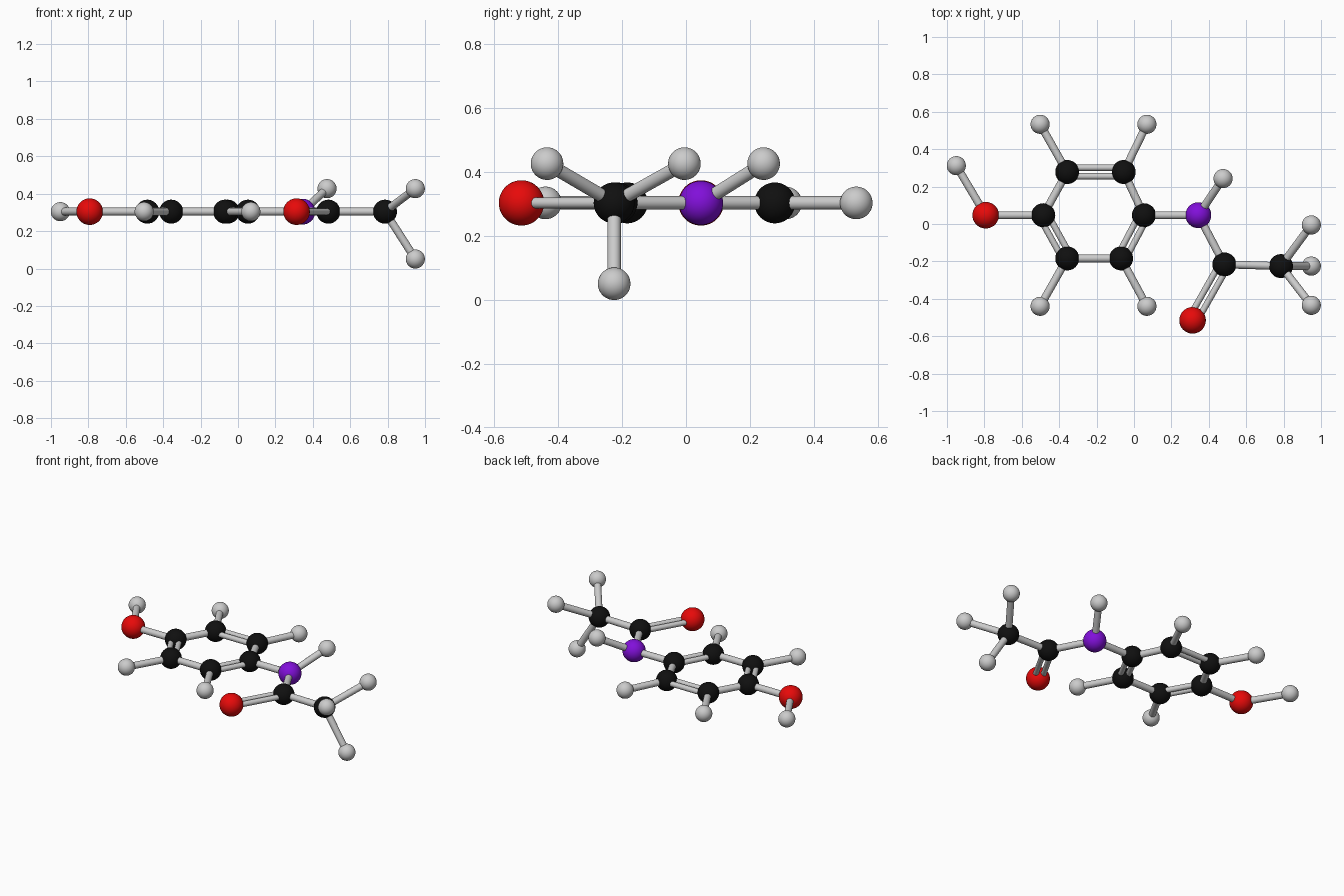
import bpy
from mathutils import Vector

if "Cube" in bpy.data.objects:
    bpy.data.objects.remove(bpy.data.objects["Cube"])

Z = 0.304  # height of the molecule's plane


def material(name, rgb):
    m = bpy.data.materials.new(name)
    m.diffuse_color = (*rgb, 1)
    m.use_nodes = True
    m.node_tree.nodes["Principled BSDF"].inputs["Base Color"].default_value = m.diffuse_color
    return m


# element: radius, material (hydrogen stays grey)
KINDS = {
    "carbon": (0.064, material("black", (0.005, 0.005, 0.005))),
    "oxygen": (0.071, material("red", (0.8, 0.003, 0.003))),
    "nitrogen": (0.069, material("purple", (0.22, 0.005, 0.7))),
    "hydrogen": (0.051, None),
}

# name: kind, x, y, z
ATOMS = {
    "ring_1": ("carbon", -0.485, 0.047, Z),
    "ring_2": ("carbon", -0.357, 0.278, Z),
    "ring_3": ("carbon", -0.055, 0.278, Z),
    "ring_4": ("carbon", 0.053, 0.047, Z),
    "ring_5": ("carbon", -0.069, -0.184, Z),
    "ring_6": ("carbon", -0.357, -0.184, Z),
    "ring_hydrogen_2": ("hydrogen", -0.502, 0.533, Z),
    "ring_hydrogen_3": ("hydrogen", 0.069, 0.533, Z),
    "ring_hydrogen_5": ("hydrogen", 0.069, -0.440, Z),
    "ring_hydrogen_6": ("hydrogen", -0.502, -0.440, Z),
    "hydroxyl_oxygen": ("oxygen", -0.793, 0.047, Z),
    "hydroxyl_hydrogen": ("hydrogen", -0.95, 0.312, Z),
    "amide_nitrogen": ("nitrogen", 0.344, 0.047, Z),
    "amide_hydrogen": ("hydrogen", 0.476, 0.243, 0.427),
    "carbonyl_carbon": ("carbon", 0.483, -0.216, Z),
    "carbonyl_oxygen": ("oxygen", 0.313, -0.515, Z),
    "methyl_carbon": ("carbon", 0.786, -0.225, Z),
    "methyl_hydrogen_1": ("hydrogen", 0.948, -0.005, 0.427),
    "methyl_hydrogen_2": ("hydrogen", 0.948, -0.435, 0.427),
    "methyl_hydrogen_3": ("hydrogen", 0.948, -0.225, 0.051),
}

SINGLE = [
    ("ring_1", "ring_2"), ("ring_3", "ring_4"), ("ring_5", "ring_6"),
    ("ring_1", "hydroxyl_oxygen"), ("hydroxyl_oxygen", "hydroxyl_hydrogen"),
    ("ring_4", "amide_nitrogen"), ("amide_nitrogen", "amide_hydrogen"),
    ("amide_nitrogen", "carbonyl_carbon"), ("carbonyl_carbon", "methyl_carbon"),
]
SINGLE += [(f"ring_{i}", f"ring_hydrogen_{i}") for i in (2, 3, 5, 6)]
SINGLE += [("methyl_carbon", f"methyl_hydrogen_{i}") for i in (1, 2, 3)]
DOUBLE = [("ring_2", "ring_3"), ("ring_4", "ring_5"), ("ring_6", "ring_1"),
          ("carbonyl_carbon", "carbonyl_oxygen")]


def position(name):
    return Vector(ATOMS[name][1:])


def rod(name, a, b, radius):
    d = b - a
    bpy.ops.mesh.primitive_cylinder_add(
        vertices=32, radius=radius, depth=d.length, location=(a + b) / 2,
        rotation=d.to_track_quat('Z', 'Y').to_euler())
    bpy.context.object.name = name
    bpy.ops.object.shade_smooth_by_angle()


# Atoms
for name, (kind, *loc) in ATOMS.items():
    radius, mat = KINDS[kind]
    bpy.ops.mesh.primitive_uv_sphere_add(segments=48, ring_count=24,
                                         radius=radius, location=loc)
    ob = bpy.context.object
    ob.name = name
    bpy.ops.object.shade_smooth()
    if mat:
        ob.data.materials.append(mat)

# Single bonds
for p, q in SINGLE:
    rod(f"bond_{p}_{q}", position(p), position(q), 0.021)

# Double bonds: two thinner rods side by side in the plane
for p, q in DOUBLE:
    a, b = position(p), position(q)
    side = (b - a).cross(Vector((0, 0, 1))).normalized() * 0.023
    for tag, s in (("a", 1), ("b", -1)):
        rod(f"double_bond_{p}_{q}_{tag}", a + side * s, b + side * s, 0.017)
